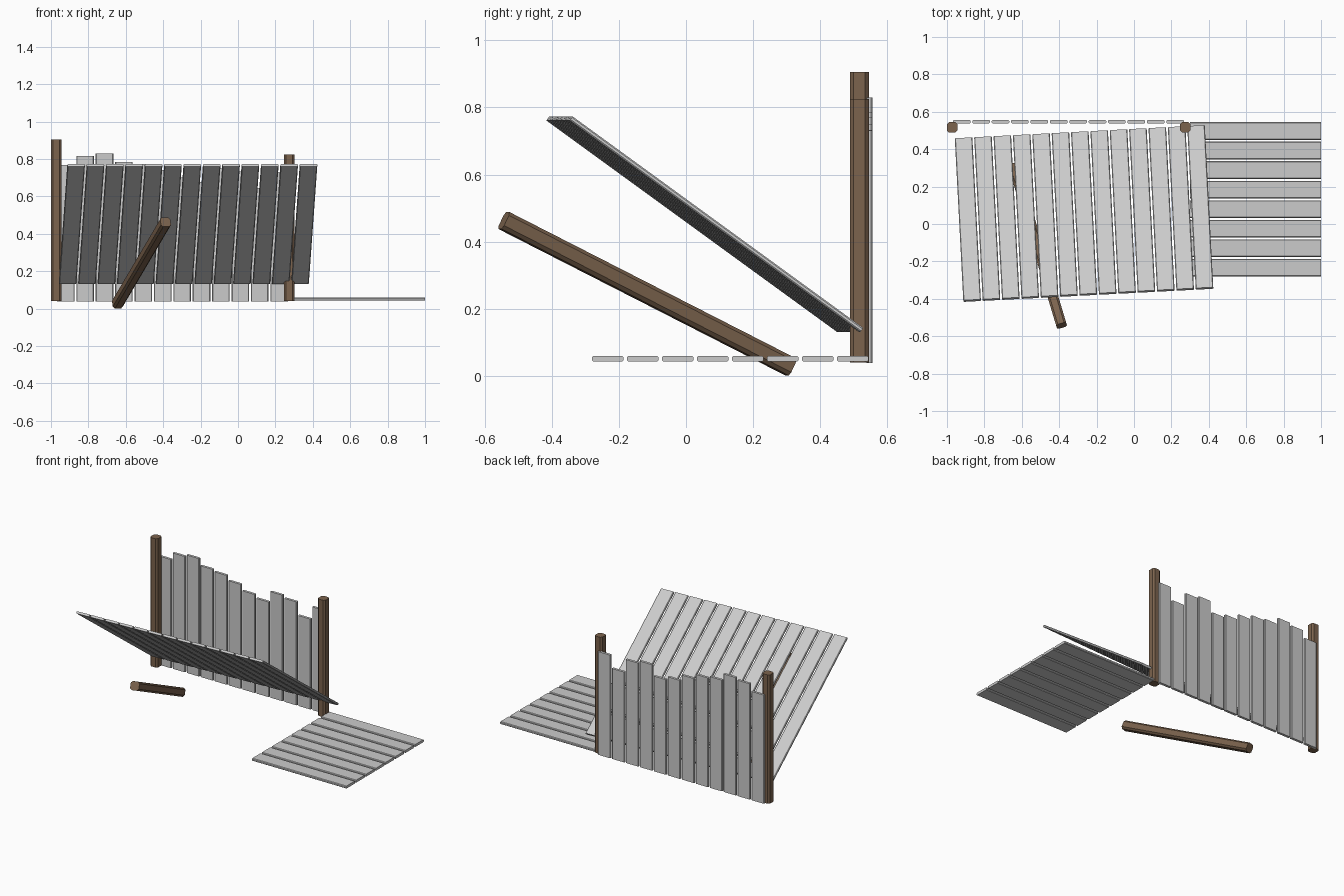
import bpy, bmesh, math
from mathutils import Matrix, Vector

if "Cube" in bpy.data.objects:
    bpy.data.objects.remove(bpy.data.objects["Cube"])

wood = bpy.data.materials.new("brown_wood")
wood.diffuse_color = (0.2, 0.125, 0.075, 1)
wood.use_nodes = True
wood.node_tree.nodes["Principled BSDF"].inputs["Base Color"].default_value = wood.diffuse_color


def add_prism(bm, w, d, length, c, mat):
    """Chamfered bar: w by d section, centred, running along local z."""
    a, b = w / 2, d / 2
    prof = [(a, -b + c), (a, b - c), (a - c, b), (-a + c, b),
            (-a, b - c), (-a, -b + c), (-a + c, -b), (a - c, -b)]
    lo = [bm.verts.new(mat @ Vector((x, y, -length / 2))) for x, y in prof]
    hi = [bm.verts.new(mat @ Vector((x, y, length / 2))) for x, y in prof]
    bm.faces.new(lo[::-1])
    bm.faces.new(hi)
    for i in range(8):
        j = (i + 1) % 8
        bm.faces.new((lo[i], lo[j], hi[j], hi[i]))


def make_object(name, bars, material=None):
    bm = bmesh.new()
    for bar in bars:
        add_prism(bm, *bar)
    me = bpy.data.meshes.new(name)
    bm.to_mesh(me)
    bm.free()
    ob = bpy.data.objects.new(name, me)
    bpy.context.collection.objects.link(ob)
    if material:
        me.materials.append(material)
    return ob


T = Matrix.Translation
POST, PITCH, W, THICK, C = 0.056, 0.1037, 0.094, 0.017, 0.004

# upright posts
for name, x, top in (("left_post", -0.972, 0.905), ("right_post", 0.274, 0.825)):
    h = top - 0.04
    make_object(name, [(POST, POST, h, 0.011, T((x, 0.517, 0.04 + h / 2)))], wood)

# fallen post leaning out of the ground
p0, p1 = Vector((-0.645, 0.313, 0.026)), Vector((-0.387, -0.543, 0.463))
z = (p1 - p0).normalized()
x = Vector((0, 0, 1)).cross(z).normalized()
rot = Matrix((x, z.cross(x), z)).transposed().to_4x4()
make_object("fallen_post", [(POST, POST, (p1 - p0).length, 0.011,
                             T((p0 + p1) / 2) @ rot)], wood)

# back wall of uneven upright planks
tops = [0.768, 0.816, 0.83, 0.785, 0.772, 0.74,
        0.70, 0.677, 0.75, 0.733, 0.645, 0.731]
make_object("wall_planks", [
    (W, THICK, t - 0.038, C,
     T((-0.968 + W / 2 + i * PITCH, 0.547, (t + 0.038) / 2)))
    for i, t in enumerate(tops)])

# floor platform
along_x = Matrix.Rotation(math.pi / 2, 4, 'Y')
make_object("floor_planks", [
    (THICK, W, 0.70, C,
     T((0.65, -0.28 + W / 2 + i * 0.1043, 0.051)) @ along_x)
    for i in range(8)])

# fallen roof panel
tilt = (T((-0.267, 0.056, 0.452)) @ Matrix.Rotation(math.radians(3), 4, 'Z')
        @ Matrix.Rotation(math.radians(-36), 4, 'X'))
along_y = Matrix.Rotation(math.pi / 2, 4, 'X')
make_object("roof_planks", [
    (W, 0.015, 1.072, C, tilt @ T(((i - 6) * PITCH, 0, 0)) @ along_y)
    for i in range(13)])
